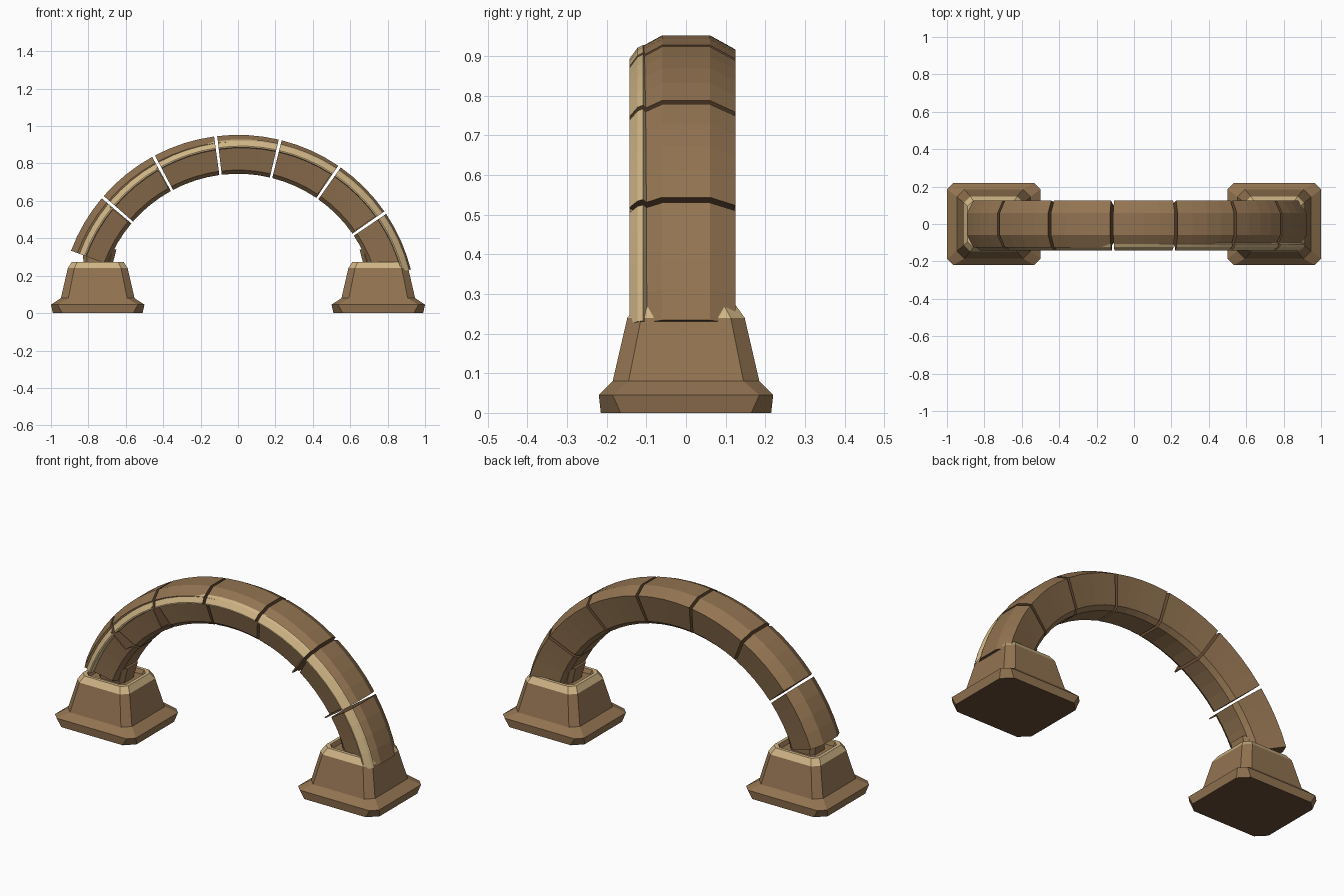
import bpy, bmesh, math

cube = bpy.data.objects.get("Cube")
if cube:
    bpy.data.objects.remove(cube, do_unlink=True)


def material(name, rgb):
    m = bpy.data.materials.new(name)
    m.use_nodes = True
    m.diffuse_color = (*rgb, 1)
    m.node_tree.nodes["Principled BSDF"].inputs["Base Color"].default_value = (*rgb, 1)
    return m


BROWN = material("brown stone", (0.29, 0.173, 0.083))
TAN = material("pale tan edge", (0.62, 0.455, 0.235))
DARK = material("dark brown underside", (0.145, 0.077, 0.037))


def loft(name, rings, mats, caps=(0, 0), tan_bands=()):
    """Join equal-length rings into a closed solid; caps give the end material slots."""
    bm = bmesh.new()
    rows = [[bm.verts.new(p) for p in ring] for ring in rings]
    n = len(rows[0])
    for k, (a, b) in enumerate(zip(rows, rows[1:])):
        for i in range(n):
            j = (i + 1) % n
            f = bm.faces.new((a[i], a[j], b[j], b[i]))
            f.material_index = 2 if k in tan_bands else 0
    bm.faces.new(rows[0][::-1]).material_index = caps[0]
    bm.faces.new(rows[-1]).material_index = caps[1]
    bmesh.ops.recalc_face_normals(bm, faces=bm.faces)
    mesh = bpy.data.meshes.new(name)
    bm.to_mesh(mesh)
    bm.free()
    for m in mats:
        mesh.materials.append(m)
    bpy.context.collection.objects.link(bpy.data.objects.new(name, mesh))


def octagon(cx, hx, hy, c, z):
    """Rectangle with cut corners at height z."""
    quarter = [(hx, hy - c), (hx - c, hy)]
    pts = quarter + [(-x, y) for x, y in quarter[::-1]]
    pts += [(-x, -y) for x, y in pts]
    return [(cx + x, y, z) for x, y in pts]


def arc_piece(name, profile, start, end, mat, shift=0.0, steps=4):
    """Sweep a (y, radius) profile along part of the arch, with dark ends."""
    rings = []
    for s in range(steps + 1):
        a = math.radians(start + (end - start) * s / steps)
        off = shift * math.cos(a)
        rings.append([((r + off) * math.cos(a), y, (r + off) * math.sin(a))
                      for y, r in profile])
    loft(name, rings, [mat, DARK], caps=(1, 1))


# Arch blocks separated by open joints, with a pale strip along the front
half = [(0.06, 0.953), (0.125, 0.917), (0.085, 0.765), (0.06, 0.745)]
body = half + [(-y, r) for y, r in half[::-1]]
strip = [(-0.09, 0.9), (-0.108, 0.929), (-0.122, 0.922),
         (-0.143, 0.893), (-0.143, 0.886), (-0.09, 0.88)]
cuts = [14.2, 34.3, 55.3, 76.3, 97.2, 118.3, 139.4, 159.5]
GAP = 0.5
last = len(cuts) - 2
for i, (lo, hi) in enumerate(zip(cuts, cuts[1:])):
    lo += GAP if i else 0
    hi -= GAP if i < last else 0
    arc_piece(f"arch_block_{i + 1}", body, lo, hi, BROWN)
    arc_piece(f"front_strip_{i + 1}", strip, lo, hi, TAN, shift=0.018)

# Thin flanges standing out of the front beside the side joints
flange = [(-0.08, 0.89), (-0.142, 0.89), (-0.14, 0.775), (-0.08, 0.77)]
for i in (1, 2, 5, 6):
    arc_piece(f"joint_flange_{i}", flange, cuts[i] + GAP, cuts[i] + 2 * GAP, BROWN, steps=1)

# Pedestals with pale bevelled rims and a shallow socket, plus the peg inside each
for side, sx in (("left", 1), ("right", -1)):
    cx = sx * 0.75
    levels = [(0.24, 0.215, 0.05, 0), (0.25, 0.22, 0.035, 0.045),
              (0.197, 0.185, 0.04, 0.08), (0.16, 0.148, 0.035, 0.24),
              (0.14, 0.125, 0.03, 0.272), (0.122, 0.107, 0.025, 0.272),
              (0.112, 0.097, 0.022, 0.25)]
    loft(f"{side}_pedestal", [octagon(cx, *lv) for lv in levels],
         [BROWN, DARK, TAN], caps=(1, 0), tan_bands=(3, 4))
    loft(f"{side}_peg", [octagon(cx, 0.075, 0.06, 0.02, 0.245),
                         octagon(cx - sx * 0.01, 0.09, 0.065, 0.02, 0.34)], [BROWN])
